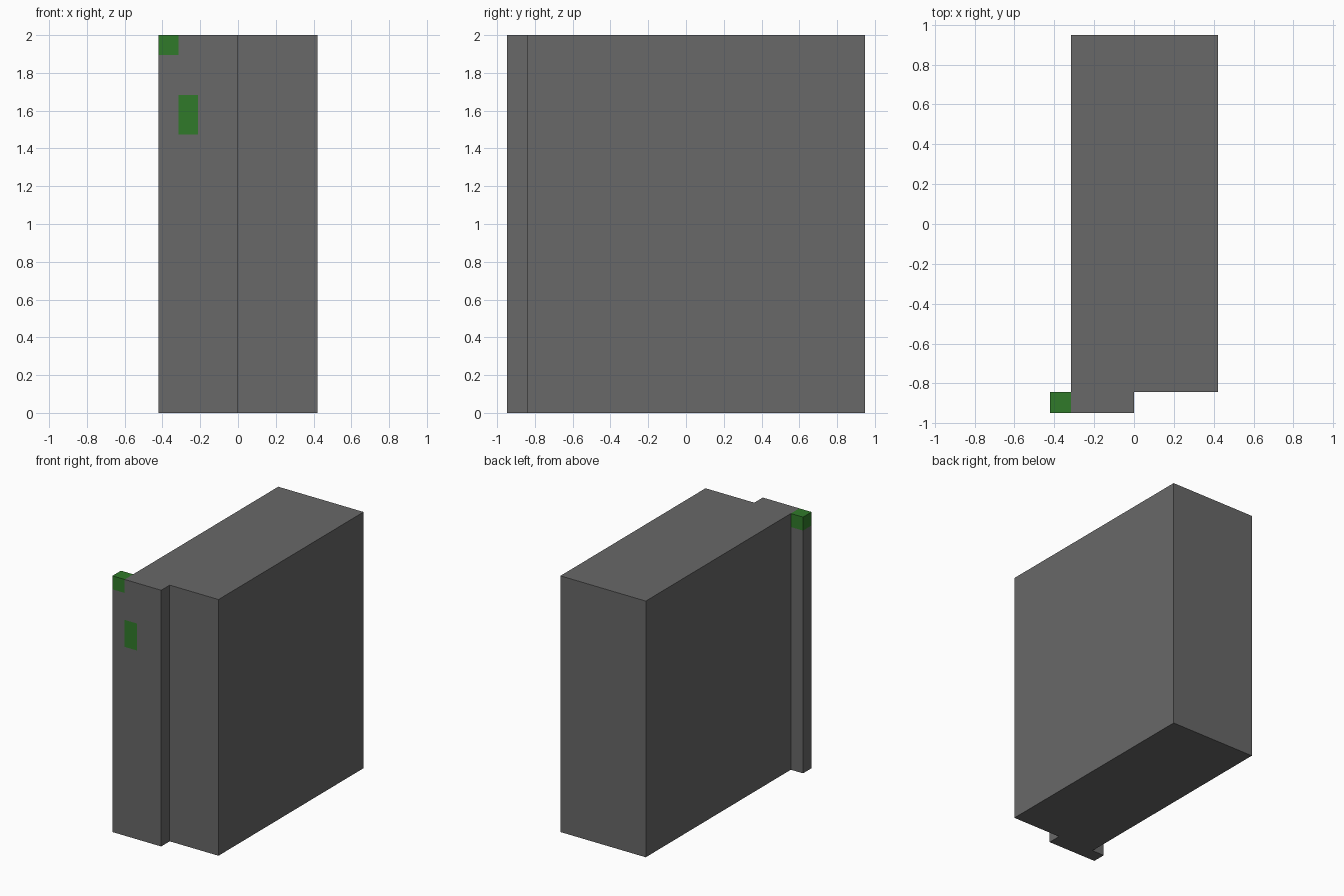
import bpy, bmesh
from mathutils import Vector

if "Cube" in bpy.data.objects:
    bpy.data.objects.remove(bpy.data.objects["Cube"])

U = 2 / 19  # modelling grid: the cabinet is 8 x 18 x 19 units


def material(name, colour):
    m = bpy.data.materials.new(name)
    m.diffuse_color = (*colour, 1)
    m.use_nodes = True
    m.node_tree.nodes["Principled BSDF"].inputs["Base Color"].default_value = m.diffuse_color
    return m


GREY = material("dark grey", (0.138, 0.138, 0.138))
GREEN = material("indicator green", (0.030, 0.195, 0.023))


def box(name, lo, hi, cuts=(), is_green=None, is_hidden=None):
    """Box in grid units, sliced at (axis, position) cuts; faces coloured or removed by rule."""
    lo, hi = Vector(lo), Vector(hi)
    bm = bmesh.new()
    bmesh.ops.create_cube(bm, size=1)
    for v in bm.verts:
        v.co = Vector([(lo[i] + hi[i]) / 2 + v.co[i] * (hi[i] - lo[i]) for i in range(3)])
    for axis, pos in cuts:
        normal, point = Vector((0, 0, 0)), Vector((0, 0, 0))
        normal[axis], point[axis] = 1, pos
        bmesh.ops.bisect_plane(bm, geom=bm.verts[:] + bm.edges[:] + bm.faces[:],
                               plane_co=point, plane_no=normal)
    bm.normal_update()
    if is_green:
        for f in bm.faces:
            f.material_index = int(is_green(f.calc_center_median(), f.normal))
    if is_hidden:
        hidden = [f for f in bm.faces if is_hidden(f.calc_center_median(), f.normal)]
        bmesh.ops.delete(bm, geom=hidden, context='FACES')
    bmesh.ops.scale(bm, vec=(U, U, U), verts=bm.verts)
    mesh = bpy.data.meshes.new(name)
    bm.to_mesh(mesh)
    bm.free()
    mesh.materials.append(GREY)
    if is_green:
        mesh.materials.append(GREEN)
    ob = bpy.data.objects.new(name, mesh)
    bpy.context.collection.objects.link(ob)
    return ob


# Main body, open where the front panel covers it
box("cabinet_body", (-3, -8, 0), (4, 9, 19), cuts=[(0, 0)],
    is_hidden=lambda c, n: n.y < -0.5 and c.x < 0)


# Front panel with a green corner block and a green indicator on its face
def panel_green(c, n):
    corner = c.x < -3 + 1e-4 and c.z > 18 and n.x < 0.5
    indicator = n.y < -0.5 and -3 < c.x < -2 and 14 < c.z < 16
    return corner or indicator


box("front_panel", (-4, -9, 0), (0, -8, 19),
    cuts=[(0, -3), (0, -2), (2, 14), (2, 16), (2, 18)],
    is_green=panel_green,
    is_hidden=lambda c, n: n.y > 0.5 and c.x > -3)
